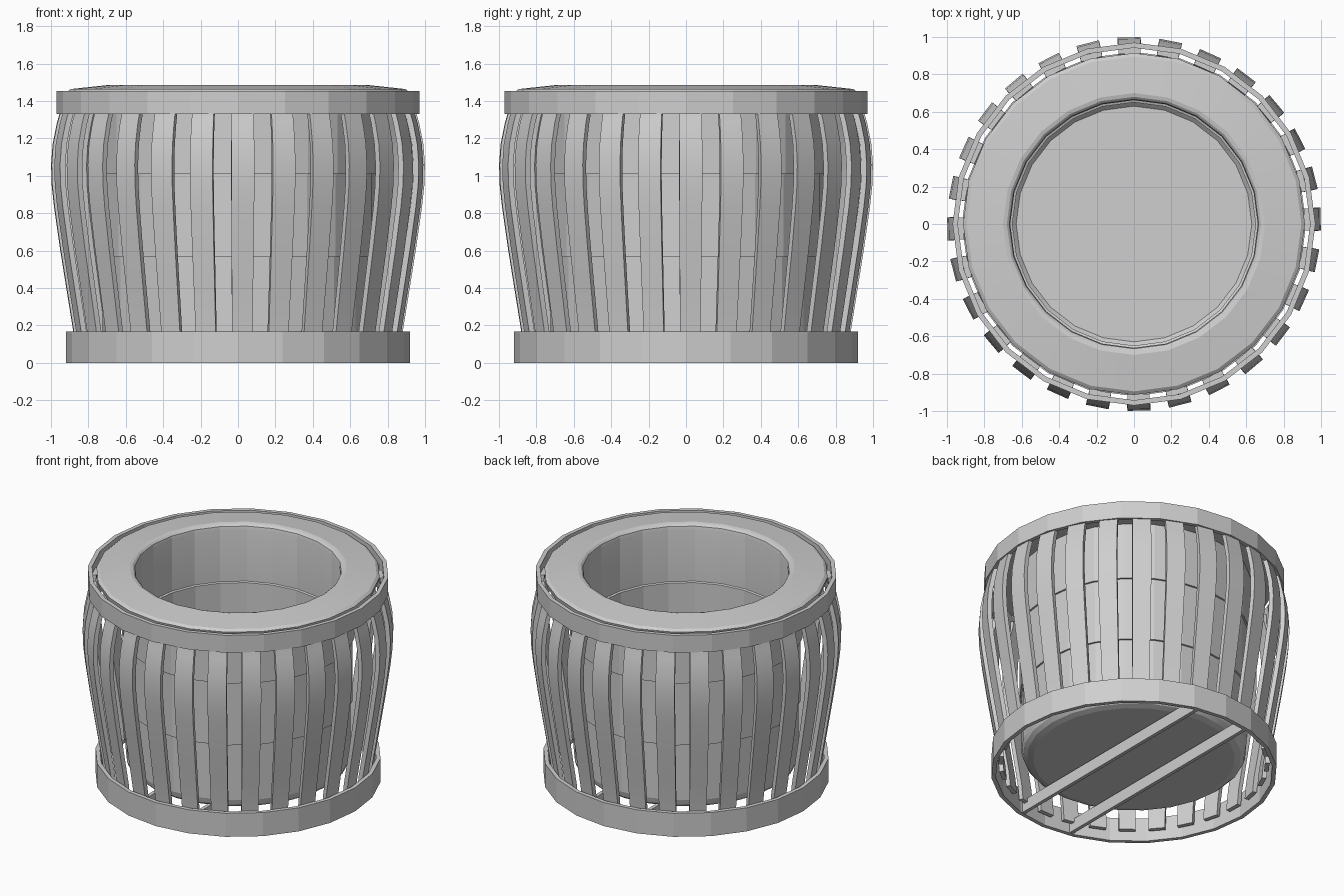
import bpy, bmesh
from math import sin, cos, pi, radians
from mathutils import Matrix, Vector

cube = bpy.data.objects.get("Cube")
if cube:
    bpy.data.objects.remove(cube, do_unlink=True)

SIDES = 24
SLATS = 28
SHADE = (0.62, 0.62, 0.62, 1)

grey = bpy.data.materials.new("plain_grey")
grey.use_nodes = True
grey.diffuse_color = SHADE
grey.node_tree.nodes["Principled BSDF"].inputs["Base Color"].default_value = SHADE


def finish(name, bm, smooth_angle=None):
    """Turn a bmesh into a named object with outward normals."""
    bmesh.ops.recalc_face_normals(bm, faces=bm.faces)
    mesh = bpy.data.meshes.new(name)
    bm.to_mesh(mesh)
    bm.free()
    mesh.materials.append(grey)
    obj = bpy.data.objects.new(name, mesh)
    bpy.context.collection.objects.link(obj)
    if smooth_angle:
        bpy.ops.object.select_all(action="DESELECT")
        obj.select_set(True)
        bpy.context.view_layer.objects.active = obj
        bpy.ops.object.shade_smooth_by_angle(angle=radians(smooth_angle))


def lathe(name, profile, closed=False, smooth_angle=None):
    """Revolve (radius, height) points; an open profile is capped at both ends."""
    bm = bmesh.new()
    rings = []
    for r, z in profile:
        rings.append([bm.verts.new((r * cos(2 * pi * i / SIDES), r * sin(2 * pi * i / SIDES), z))
                      for i in range(SIDES)])
    pairs = list(zip(rings, rings[1:]))
    if closed:
        pairs.append((rings[-1], rings[0]))
    else:
        bm.faces.new(rings[0])
        bm.faces.new(rings[-1])
    for a, b in pairs:
        for i in range(SIDES):
            j = (i + 1) % SIDES
            bm.faces.new((a[i], a[j], b[j], b[i]))
    finish(name, bm, smooth_angle)


def hoop(name, outer, z0, z1, thick=0.028):
    inner = outer - thick
    lathe(name, [(outer, z0), (outer, z1), (inner, z1), (inner, z0)], closed=True)


# Hoops holding the slats
hoop("bottom_hoop", 0.92, 0.0, 0.167)
hoop("top_hoop", 0.97, 1.33, 1.453)

# Hollow pot: rounded underside, stepped straight wall, wide flange, rounded mouth, deep inside
lathe("pot", [
    (0.65, 0.1), (0.69, 0.112), (0.715, 0.135), (0.725, 0.17),
    (0.725, 0.565), (0.738, 0.565),
    (0.738, 1.01), (0.751, 1.01),
    (0.751, 1.41), (0.905, 1.41), (0.914, 1.45), (0.895, 1.464),
    (0.70, 1.485), (0.68, 1.48), (0.667, 1.468), (0.662, 1.445),
    (0.662, 1.08), (0.65, 1.075), (0.65, 0.2), (0.63, 0.18),
], smooth_angle=14.5)

# Bulging slats: (outer radius, height) along one slat
slat_path = [(0.87, 0.06), (0.88, 0.17), (0.917, 0.4), (0.952, 0.62), (0.982, 0.83),
             (0.995, 0.95), (0.998, 1.06), (0.99, 1.17), (0.968, 1.28), (0.945, 1.36), (0.94, 1.4)]


def add_slat(bm, angle):
    turn = Matrix.Rotation(angle, 3, "Z")
    rings = []
    for r, z in slat_path:
        half = 0.062 * r
        corners = [(r, -half), (r, half), (r - 0.03, half), (r - 0.03, -half)]
        rings.append([bm.verts.new(turn @ Vector((x, y, z))) for x, y in corners])
    for a, b in zip(rings, rings[1:]):
        for i in range(4):
            j = (i + 1) % 4
            bm.faces.new((a[i], a[j], b[j], b[i]))
    bm.faces.new(rings[0])
    bm.faces.new(rings[-1])


bm = bmesh.new()
for k in range(SLATS):
    add_slat(bm, 2 * pi * k / SLATS + radians(1.5))
finish("slats", bm, 30)

# Two crossbars under the pot
for side, label in ((1, "left"), (-1, "right")):
    bm = bmesh.new()
    bmesh.ops.create_cube(bm, size=1)
    bmesh.ops.scale(bm, vec=(0.025, 1.74, 0.085), verts=bm.verts)
    bmesh.ops.translate(bm, vec=(0.2 * side, 0, 0.045), verts=bm.verts)
    finish(label + "_crossbar", bm)
